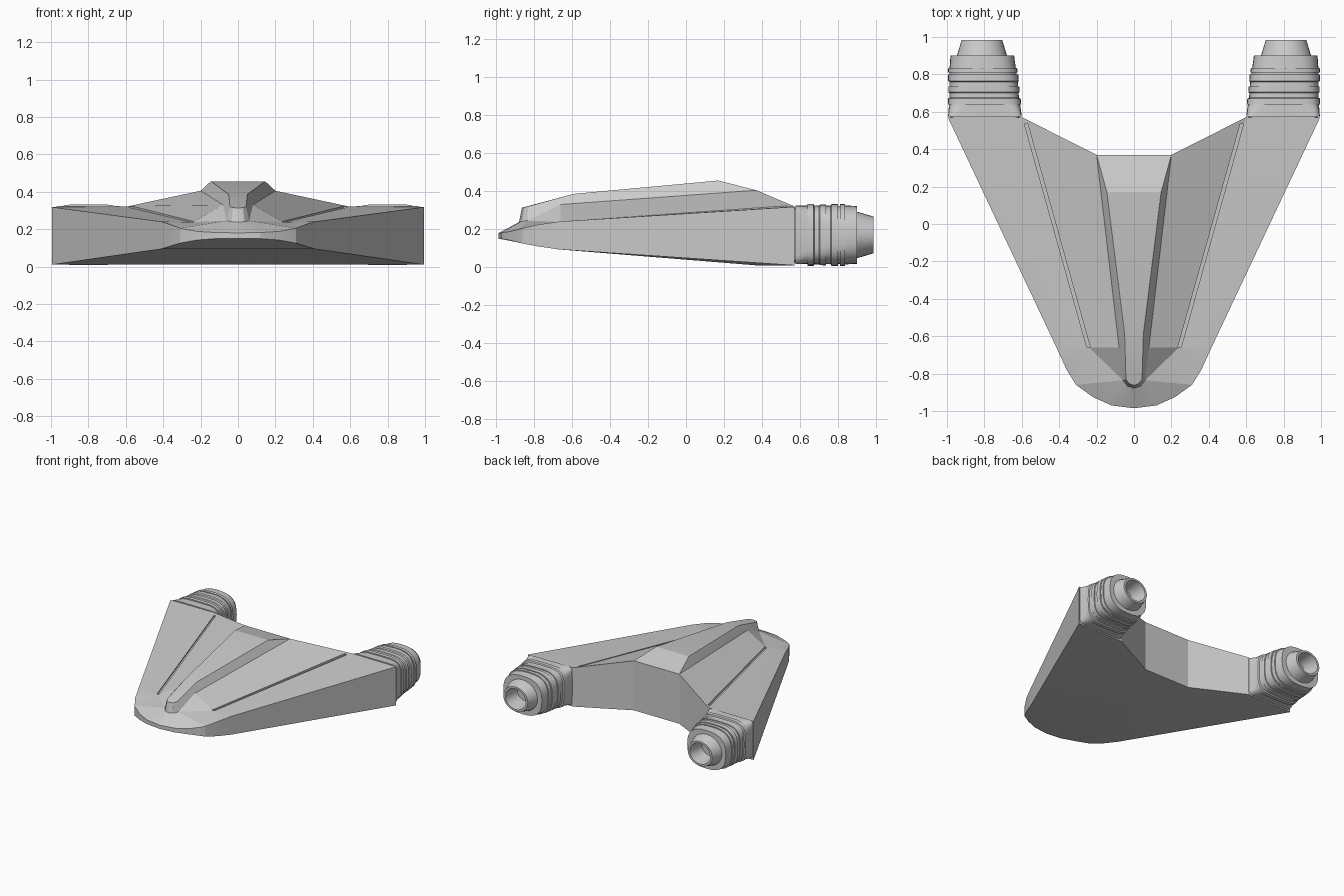
import bpy, bmesh, math

if "Cube" in bpy.data.objects:
    bpy.data.objects.remove(bpy.data.objects["Cube"])


def make_object(name, verts, faces, mirror=True):
    mesh = bpy.data.meshes.new(name)
    mesh.from_pydata(verts, [], faces)
    bm = bmesh.new()
    bm.from_mesh(mesh)
    bmesh.ops.recalc_face_normals(bm, faces=bm.faces)
    bm.to_mesh(mesh)
    bm.free()
    ob = bpy.data.objects.new(name, mesh)
    bpy.context.collection.objects.link(ob)
    if mirror:
        m = ob.modifiers.new("mirror", 'MIRROR')
        m.use_clip = True
    return ob


def smooth(ob, angle):
    bpy.ops.object.select_all(action='DESELECT')
    ob.select_set(True)
    bpy.context.view_layer.objects.active = ob
    bpy.ops.object.shade_smooth_by_angle(angle=math.radians(angle))


# hull: outline of one half as x, y, upper z, lower z
rim = [(0, -.985, .18, .15), (.12, -.97, .182, .149), (.22, -.925, .188, .142),
       (.31, -.86, .205, .125), (.36, -.78, .224, .11), (.41, -.67, .24, .094),
       (.995, .57, .318, .01), (.598, .57, .32, .01), (.2, .37, .405, .01), (0, .37, .405, .01)]
N = len(rim)
verts = [(x, y, t) for x, y, t, b in rim] + [(x, y, b) for x, y, t, b in rim]
faces = [(i, i + 1, N + i + 1, N + i) for i in range(N - 1)]


def point(x, y, z):
    verts.append((x, y, z))
    return len(verts) - 1


# deck creases and central spine
crease = point(.24, -.66, .238)
base = point(.08, -.66, .33)
t, t1, t0 = point(.06, -.835, .245), point(.035, -.867, .24), point(0, -.878, .238)
q, q1, q0 = point(.043, -.83, .32), point(.027, -.853, .315), point(0, -.863, .313)
top_f, top_r = point(.05, -.59, .386), point(.145, .17, .456)
mid_f, mid_r = point(0, -.59, .386), point(0, .17, .456)
belly = point(0, -.67, .094)
faces += [
    (5, 6, 7, crease), (crease, 7, 8, base),
    (4, 5, crease), (3, 4, crease), (crease, base, t), (3, crease, t),
    (2, 3, t), (1, 2, t), (1, t, t1), (0, 1, t1), (0, t1, t0),
    (base, 8, top_r, top_f), (base, top_f, q, t), (t, q, q1, t1), (t1, q1, q0, t0),
    (mid_f, top_f, top_r, mid_r), (8, 9, mid_r, top_r), (mid_f, top_f, q, q1, q0),
    (N + 5, N + 6, N + 7), (N + 5, N + 7, N + 8), (N + 5, N + 8, N + 9, belly),
    tuple(N + i for i in range(6)) + (belly,)]
hull = make_object("hull", verts, faces)

# long panel grooves cut into the deck
ends = [(.238, -.66, .24), (.572, .535, .319)]
gv = [(x + dx, y, z + dz) for x, y, z in ends
      for dx, dz in ((-.004, -.012), (.014, -.012), (.014, .06), (-.004, .06))]
gf = [(0, 1, 2, 3), (4, 5, 6, 7)] + [(i, (i + 1) % 4, 4 + (i + 1) % 4, 4 + i) for i in range(4)]
cutter = make_object("groove_cutter", gv, gf)
cutter.hide_render = True
cutter.hide_set(True)
cut = hull.modifiers.new("grooves", 'BOOLEAN')
cut.object = cutter
cut.operation = 'DIFFERENCE'
cut.solver = 'EXACT'
smooth(hull, 14)

# engines: rings of y, half width, half height, squareness, centre x
rings = [(.555, .185, .145, 12, .797), (.575, .185, .145, 12, .797), (.575, .197, .154, 12, .797),
         (.64, .19, .154, 5, .799), (.64, .196, .163, 4.5, .799), (.67, .194, .163, 4.2, .8),
         (.675, .186, .155, 4, .801), (.70, .185, .155, 3.8, .802),
         (.705, .191, .159, 3.7, .802), (.735, .19, .16, 3.5, .803), (.735, .184, .154, 3.5, .803),
         (.76, .183, .154, 3.3, .804), (.765, .189, .163, 3.2, .805), (.80, .187, .163, 3, .806),
         (.80, .18, .153, 3, .807), (.81, .18, .153, 3, .807), (.81, .186, .163, 2.9, .808),
         (.835, .184, .163, 2.8, .809), (.835, .177, .155, 2.8, .809), (.90, .17, .152, 2.6, .811),
         (.90, .134, .122, 2, .813), (.985, .108, .097, 2, .813),
         (.985, .09, .082, 2, .813), (.86, .07, .064, 2, .813)]
S = 32
ev = []
for y, rx, rz, n, cx in rings:
    for k in range(S):
        a = 2 * math.pi * k / S
        c, s = math.cos(a), math.sin(a)
        ev.append((cx + rx * math.copysign(abs(c) ** (2 / n), c), y,
                   .17 + rz * math.copysign(abs(s) ** (2 / n), s)))
ef = [(r * S + k, r * S + (k + 1) % S, (r + 1) * S + (k + 1) % S, (r + 1) * S + k)
      for r in range(len(rings) - 1) for k in range(S)]
ef += [tuple(range(S)), tuple((len(rings) - 1) * S + k for k in range(S))]
engine = make_object("engines", ev, ef)
smooth(engine, 30)
